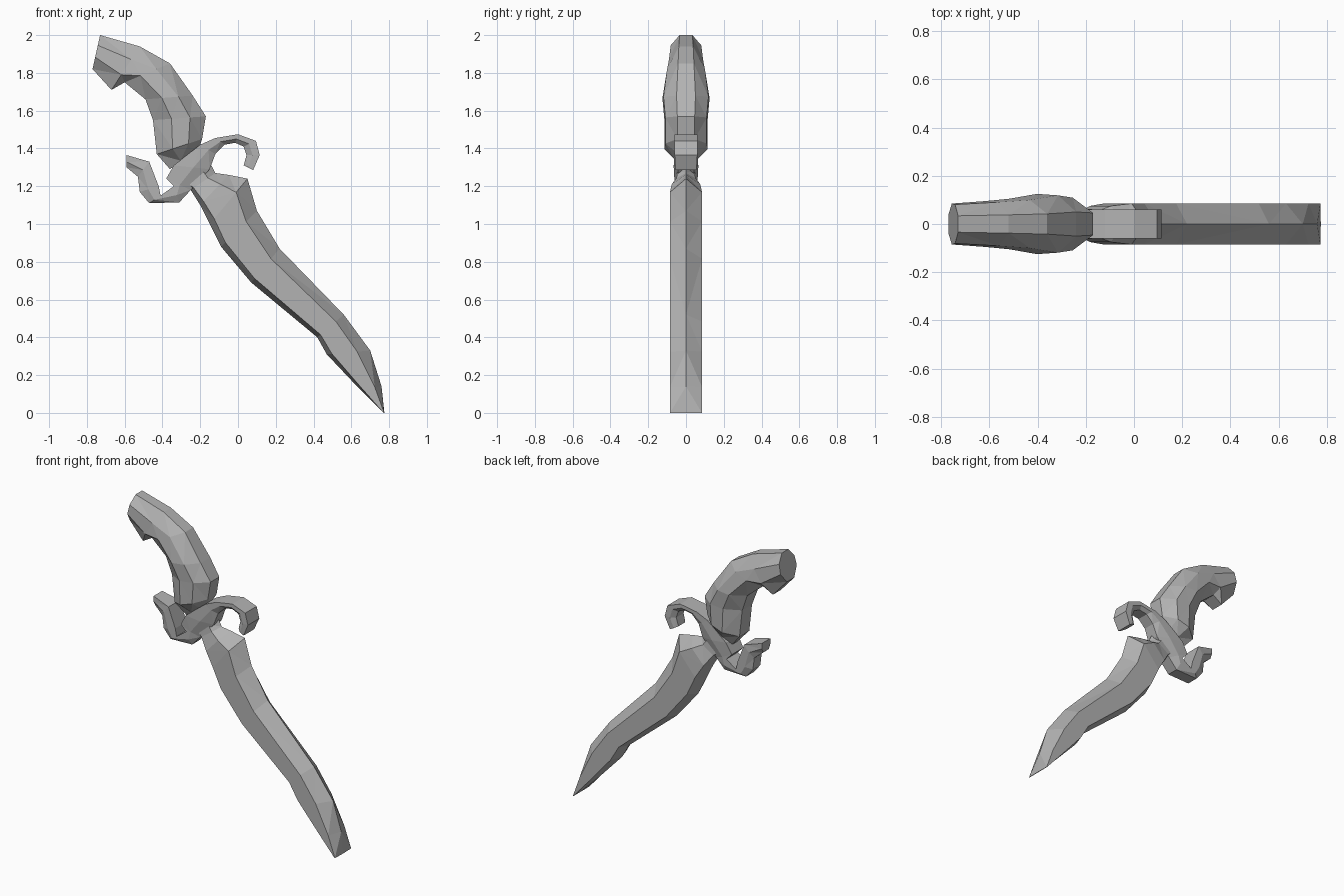
import bpy
import bmesh
from mathutils import Vector

default_cube = bpy.data.objects.get("Cube")
if default_cube:
    bpy.data.objects.remove(default_cube, do_unlink=True)


def make_material(name, colour):
    material = bpy.data.materials.new(name)
    material.use_nodes = True
    material.diffuse_color = colour
    shader = material.node_tree.nodes["Principled BSDF"]
    shader.inputs["Base Color"].default_value = colour
    shader.inputs["Roughness"].default_value = 0.7
    return material


steel = make_material("plain grey", (0.45, 0.45, 0.45, 1))


def mirrored_profile(half):
    """Close a half cross-section (depth, side) by mirroring its sides."""
    back = [(depth, -side) for depth, side in reversed(half) if side > 0]
    return half + back


def loft(name, half_profile, stations):
    """Skin a section between outer and inner outline points.

    Each station is (outer x, outer z, inner x, inner z, half thickness).
    """
    profile = mirrored_profile(half_profile)
    bm = bmesh.new()
    rings = []
    for outer_x, outer_z, inner_x, inner_z, thickness in stations:
        outer = Vector((outer_x, 0, outer_z))
        inner = Vector((inner_x, 0, inner_z))
        ring = []
        for depth, side in profile:
            point = outer.lerp(inner, depth)
            point.y = side * thickness
            ring.append(bm.verts.new(point))
        rings.append(ring)

    # Walls between neighbouring rings, then the two end caps
    count = len(profile)
    for first, second in zip(rings, rings[1:]):
        for i in range(count):
            j = (i + 1) % count
            bm.faces.new((first[i], first[j], second[j], second[i]))
    bm.faces.new(rings[0])
    bm.faces.new(rings[-1])

    bmesh.ops.remove_doubles(bm, verts=bm.verts, dist=0.0005)
    bmesh.ops.triangulate(bm, faces=bm.faces)
    bmesh.ops.recalc_face_normals(bm, faces=bm.faces)
    mesh = bpy.data.meshes.new(name)
    bm.to_mesh(mesh)
    bm.free()
    mesh.materials.append(steel)
    part = bpy.data.objects.new(name, mesh)
    bpy.context.collection.objects.link(part)
    return part


# Blade: ridged back, flat cheeks, short cutting bevel, chisel tip
blade_section = [(0, 0), (0.3, 1), (0.88, 1), (1, 0)]
loft("blade", blade_section, [
    (-.14, 1.31, -.3, 1.22, .045),
    (-.12, 1.27, -.25, 1.18, .05),
    (-.05, 1.26, -.2, 1.1, .075),
    (.05, 1.24, -.15, 1, .085),
    (.1, 1.07, -.09, .88, .085),
    (.22, .87, .07, .69, .085),
    (.56, .52, .42, .4, .085),
    (.7, .33, .47, .31, .085),
    (.76, .14, .64, .13, .085),
    (.775, 0, .77, 0, .085),
])

# Grip: faceted handle, flat strip along its back, swept into a pommel
grip_section = [(0, 0.4), (0.3, 0.95), (0.65, 1), (1, 0.45)]
loft("grip", grip_section, [
    (-.2, 1.42, -.36, 1.29, .055),
    (-.19, 1.45, -.43, 1.37, .115),
    (-.17, 1.57, -.45, 1.55, .115),
    (-.24, 1.68, -.49, 1.66, .125),
    (-.36, 1.85, -.6, 1.75, .105),
    (-.52, 1.94, -.67, 1.71, .095),
    (-.73, 2, -.77, 1.82, .085),
])

# Guard: one S-shaped band with a hook at each end
guard_section = [(0, 1), (0.55, 1), (1, 0.65)]
loft("guard", guard_section, [
    (.08, 1.285, .03, 1.31, .055),
    (.115, 1.365, .045, 1.365, .06),
    (.095, 1.44, .03, 1.41, .06),
    (0, 1.475, -.015, 1.43, .06),
    (-.12, 1.455, -.07, 1.42, .06),
    (-.2, 1.42, -.12, 1.37, .06),
    (-.34, 1.31, -.15, 1.29, .065),
    (-.38, 1.24, -.25, 1.18, .06),
    (-.34, 1.2, -.31, 1.115, .06),
    (-.41, 1.15, -.47, 1.11, .06),
    (-.42, 1.2, -.52, 1.17, .06),
    (-.47, 1.33, -.53, 1.25, .06),
    (-.59, 1.365, -.59, 1.3, .045),
])
